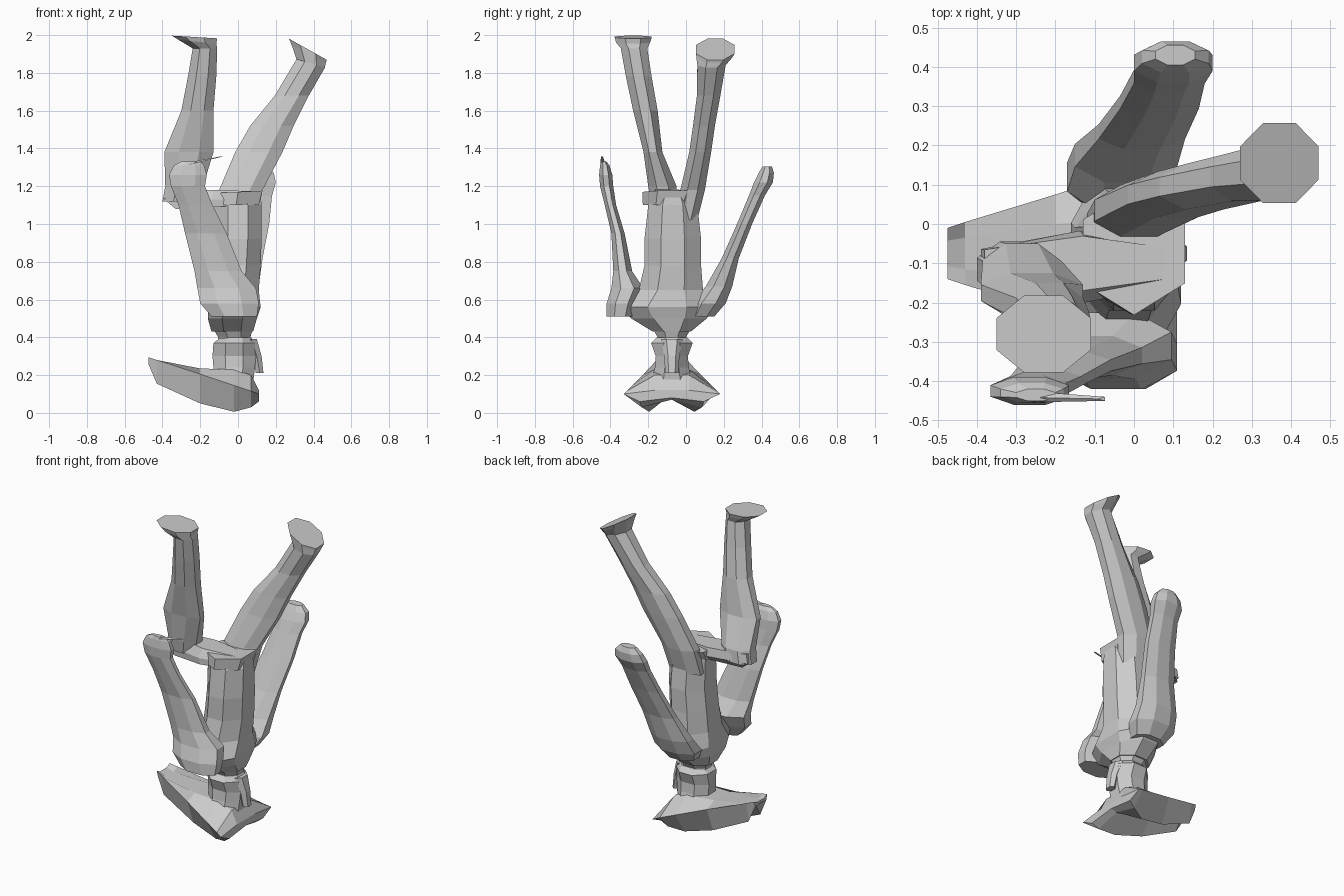
import bpy, bmesh
from math import cos, sin, pi


def make(name, rings):
    """Skin a stack of equal-length vertex rings and cap both ends."""
    bm = bmesh.new()
    rows = [[bm.verts.new(p) for p in r] for r in rings]
    n = len(rows[0])
    for a, b in zip(rows, rows[1:]):
        for i in range(n):
            j = (i + 1) % n
            bm.faces.new((a[i], a[j], b[j], b[i]))
    bm.faces.new(rows[0])
    bm.faces.new(rows[-1])
    bmesh.ops.recalc_face_normals(bm, faces=bm.faces)
    me = bpy.data.meshes.new(name)
    bm.to_mesh(me)
    bm.free()
    ob = bpy.data.objects.new(name, me)
    bpy.context.collection.objects.link(ob)
    return ob


def limb(name, specs, n=8):
    """specs: z, centre x, centre y, radius x, radius y, optional dz/dx tilt."""
    rings = []
    for z, cx, cy, rx, ry, *tilt in specs:
        t = tilt[0] if tilt else 0
        ring = []
        for i in range(n):
            a = 2 * pi * (i + 0.5) / n
            dx = rx * cos(a) / cos(pi / n)
            ring.append((cx + dx, cy + ry * sin(a) / cos(pi / n), z + t * dx))
        rings.append(ring)
    return make(name, rings)


# Bent leg: shin, boot and flared sole
limb("bent_leg", [
    (1.12, -.30, -.115, .10, .07), (1.20, -.285, -.125, .10, .075),
    (1.38, -.26, -.175, .13, .05), (1.60, -.215, -.215, .085, .065),
    (1.78, -.19, -.25, .075, .068), (1.93, -.175, -.275, .065, .07),
    (1.965, -.215, -.28, .10, .09, -.1), (1.99, -.23, -.28, .12, .098, -.06)])
# Thigh web joining the bent leg to the hips
limb("bent_thigh", [
    (1.09, -.13, -.13, .20, .06, .05), (1.13, -.14, -.11, .25, .08),
    (1.18, -.13, -.10, .25, .06, -.03)], 6)

# Straight leg kicked toward +x
limb("straight_leg", [
    (1.02, -.01, .00, .11, .06), (1.18, .015, .035, .115, .065),
    (1.38, .11, .075, .125, .058), (1.52, .18, .095, .115, .058),
    (1.68, .285, .12, .09, .062), (1.85, .385, .135, .075, .075, -.3),
    (1.90, .375, .15, .09, .095, -.5), (1.925, .37, .155, .10, .102, -.56)])

# Torso, tapering from hips to shoulders
limb("torso", [
    (1.15, -.01, -.07, .13, .10), (1.10, .0, -.07, .125, .13),
    (.92, .0, -.07, .125, .15), (.78, -.01, -.07, .13, .15),
    (.65, -.02, -.08, .13, .17), (.56, -.02, -.10, .14, .25),
    (.50, -.03, -.09, .13, .20), (.43, -.03, -.075, .11, .10)])
# Hip flap edge
limb("hip_belt", [(1.10, -.01, -.09, .12, .12), (1.17, 0, -.07, .13, .14, .05)], 6)

# Arms, hanging up along the body
limb("left_arm", [
    (.51, -.02, -.35, .12, .07), (.58, -.045, -.34, .155, .08),
    (.66, -.06, -.31, .155, .085), (.75, -.105, -.335, .125, .05),
    (.95, -.17, -.36, .11, .035), (1.10, -.225, -.40, .09, .03),
    (1.20, -.265, -.42, .09, .035), (1.26, -.265, -.425, .10, .035),
    (1.31, -.26, -.43, .08, .025), (1.33, -.25, -.435, .05, .015)])
limb("right_arm", [
    (.51, -.03, .08, .10, .07), (.58, -.03, .12, .14, .09),
    (.67, -.02, .175, .13, .07), (.82, .02, .235, .11, .045),
    (1.0, .065, .31, .10, .04), (1.15, .09, .375, .09, .042),
    (1.22, .10, .41, .10, .05), (1.27, .105, .425, .085, .04),
    (1.305, .105, .43, .05, .025)])
# Thin finger spike
limb("finger", [(1.315, -.28, -.44, .02, .008), (1.358, -.08, -.445, .006, .003)], 3)

# Neck, head and the gathered hair at the back
limb("neck", [
    (.48, -.03, -.075, .12, .12), (.40, -.02, -.075, .085, .075),
    (.34, -.02, -.075, .09, .07)])
limb("head", [
    (.40, -.01, -.075, .08, .08), (.37, -.02, -.075, .11, .11),
    (.30, -.02, -.075, .115, .085), (.24, -.02, -.075, .11, .09),
    (.16, -.02, -.075, .10, .11)])
limb("back_hair", [
    (.39, .07, -.075, .03, .05), (.30, .10, -.075, .025, .035),
    (.21, .115, -.075, .02, .03)], 6)

# Folded hat brim: two lobes meeting in a point at -x, valley between them.
# x, edge offset, edge z, rim offset, rim z, valley z, inner z
HAT = [(-.475, .065, .295, .055, .26, .265, .28),
       (-.43, .08, .28, .06, .155, .25, .26),
       (-.20, .15, .205, .09, .05, .17, .235),
       (-.02, .21, .145, .12, .006, .10, .23),
       (.07, .24, .115, .16, .03, .07, .20),
       (.11, .255, .10, .17, .06, .08, .12)]
rings = []
for x, e, ez, r, rz, vz, iz in HAT:
    c = -.075
    inner = min(.09, e * .5)
    rings.append([(x, c + inner, iz), (x, c + e, ez), (x, c + r, rz), (x, c, vz),
                  (x, c - r, rz), (x, c - e, ez), (x, c - inner, iz)])
make("folded_hat", rings)
